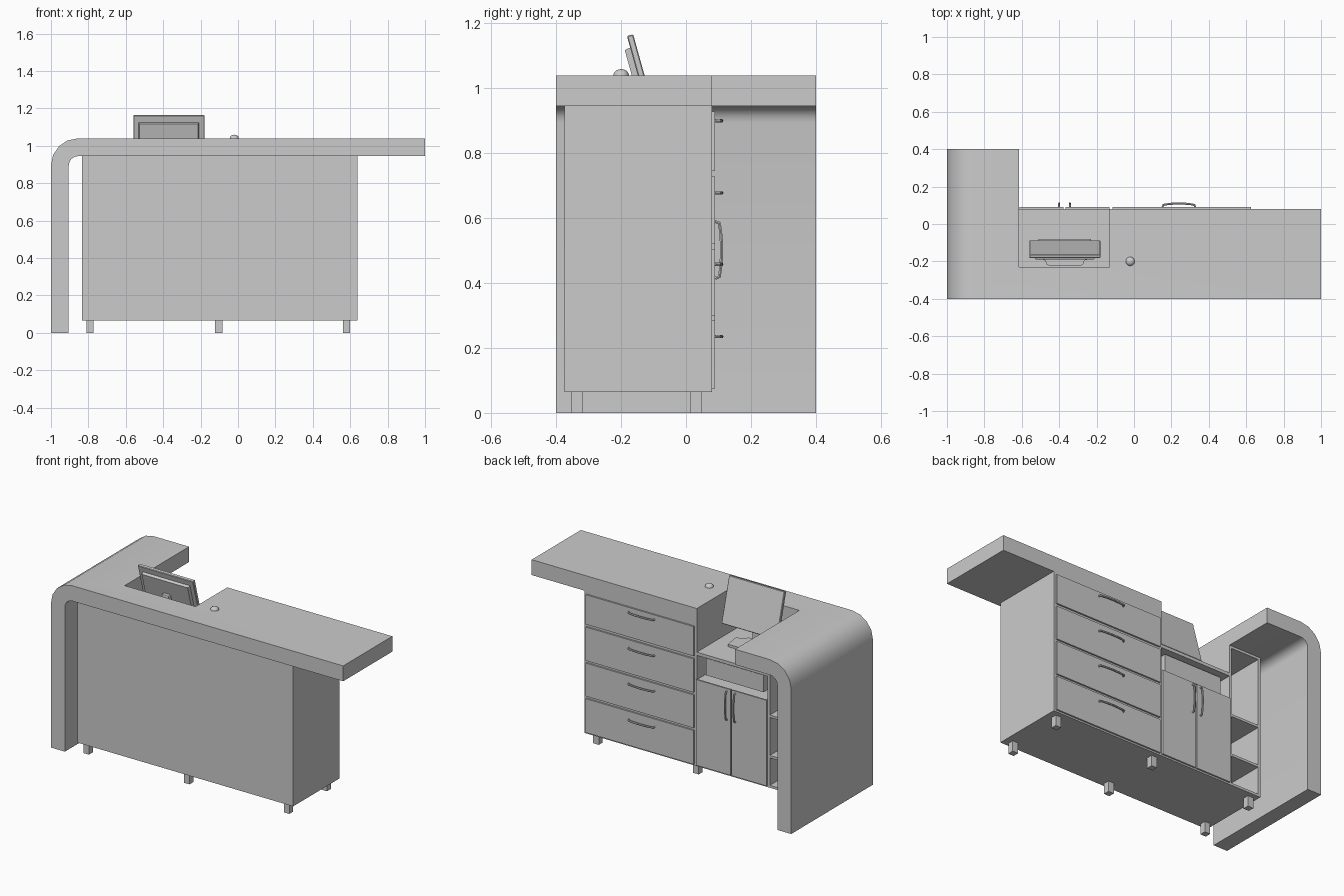
import bpy, bmesh, math
from mathutils import Matrix, Vector

if "Cube" in bpy.data.objects:
    bpy.data.objects.remove(bpy.data.objects["Cube"])


def finish(name, bm):
    bmesh.ops.recalc_face_normals(bm, faces=bm.faces)
    me = bpy.data.meshes.new(name)
    bm.to_mesh(me)
    bm.free()
    ob = bpy.data.objects.new(name, me)
    bpy.context.collection.objects.link(ob)
    return ob


def box(name, x, y, z, bevel=0, segs=2):
    """Box from (min, max) ranges."""
    bm = bmesh.new()
    bmesh.ops.create_cube(bm, size=1)
    for v in bm.verts:
        v.co = [r[0] + (c + 0.5) * (r[1] - r[0]) for r, c in zip((x, y, z), v.co)]
    ob = finish(name, bm)
    if bevel:
        m = ob.modifiers.new("bevel", 'BEVEL')
        m.width, m.segments = bevel, segs
    return ob


def smooth(ob, angle=40):
    bpy.ops.object.select_all(action='DESELECT')
    ob.select_set(True)
    bpy.context.view_layer.objects.active = ob
    bpy.ops.object.shade_smooth_by_angle(angle=math.radians(angle))


def handle(name, centre, axis, length=0.175):
    """Bowed pull standing off the fronts."""
    cu = bpy.data.curves.new(name, 'CURVE')
    cu.dimensions = '3D'
    cu.bevel_depth, cu.bevel_resolution = 0.0055, 1
    cu.use_fill_caps = True
    pts = [(-.5, 0), (-.47, .013), (-.25, .018), (0, .02), (.25, .018), (.47, .013), (.5, 0)]
    sp = cu.splines.new('POLY')
    sp.points.add(len(pts) - 1)
    for p, (t, d) in zip(sp.points, pts):
        co = Vector(centre) + Vector(axis) * t * length + Vector((0, d, 0))
        p.co = (*co, 1)
    tmp = bpy.data.objects.new(name, cu)
    bpy.context.collection.objects.link(tmp)
    me = bpy.data.meshes.new_from_object(tmp)
    bpy.data.objects.remove(tmp)
    ob = bpy.data.objects.new(name, me)
    bpy.context.collection.objects.link(ob)
    smooth(ob)


# Waterfall counter: bent profile extruded along y, then notched to an L
TOP, UNDER = 1.04, 0.945
arc = lambda r: [(-0.855 - r * math.cos(a), TOP - 0.145 + r * math.sin(a))
                 for a in [math.pi / 2 * i / 4 for i in range(5)]]
outline = [(-1, 0)] + arc(0.145) + [(1, TOP), (1, UNDER)] + arc(0.05)[::-1] + [(-0.905, 0)]
bm = bmesh.new()
f = bm.faces.new([bm.verts.new((x, -0.4, z)) for x, z in outline])
g = bmesh.ops.extrude_face_region(bm, geom=[f])
bmesh.ops.translate(bm, vec=(0, 0.8, 0), verts=[v for v in g['geom'] if isinstance(v, bmesh.types.BMVert)])
counter = finish("counter_top", bm)
cutters = [box("back_cutter", (-0.615, 1.2), (0.08, 0.6), (0.6, 1.3)),
           box("niche_cutter", (-0.615, -0.13), (-0.23, 0.3), (0.5, 1.4))]
for c in cutters:
    m = counter.modifiers.new("cut", 'BOOLEAN')
    m.operation, m.object, m.solver = 'DIFFERENCE', c, 'EXACT'
bpy.context.view_layer.update()
cut = bpy.data.meshes.new_from_object(counter.evaluated_get(bpy.context.evaluated_depsgraph_get()))
counter.modifiers.clear()
counter.data = cut
for c in cutters:
    bpy.data.objects.remove(c)
smooth(counter, 35)

# Cabinet carcass
B, T = 0.065, UNDER
L, R, F, K = -0.835, 0.64, -0.375, 0.08
box("front_panel", (L, R), (F, F + 0.015), (B, T))
box("bottom_panel", (L, R), (F + 0.015, K), (B, B + 0.015))
box("drawer_case", (-0.13, R), (F + 0.015, K), (B + 0.015, T))
box("left_side_panel", (L, L + 0.015), (F + 0.015, K), (B + 0.015, T))
box("shelf_divider", (-0.63, -0.615), (F + 0.015, K), (B + 0.015, T))
box("shelf_top_panel", (L + 0.015, -0.63), (F + 0.015, K), (T - 0.015, T))
for i, z in enumerate((0.25, 0.5)):
    box(f"open_shelf_{i}", (L + 0.015, -0.63), (F + 0.015, K), (z, z + 0.015))
box("work_surface", (-0.615, -0.13), (F + 0.015, K), (0.75, 0.77))
box("niche_floor", (-0.615, -0.13), (F + 0.015, K), (0.585, 0.6))
box("keyboard_box", (-0.57, -0.175), (-0.2, 0.055), (0.63, 0.735))

# Drawer fronts and pulls
for i, (z0, z1, hz) in enumerate(((0.075, 0.285, 0.235), (0.3, 0.505, 0.458),
                                  (0.52, 0.728, 0.678), (0.745, 0.928, 0.9))):
    box(f"drawer_front_{i}", (-0.115, 0.625), (K, K + 0.01), (z0, z1))
    handle(f"drawer_handle_{i}", (0.24, K + 0.01, hz), (1, 0, 0))

# Cupboard doors and pulls
for i, (x0, x1, hx) in enumerate(((-0.613, -0.376, -0.4), (-0.367, -0.13, -0.343))):
    box(f"door_{i}", (x0, x1), (K, K + 0.01), (0.075, 0.605))
    handle(f"door_handle_{i}", (hx, K + 0.01, 0.502), (0, 0, 1))

# Feet
for i, x in enumerate((-0.81, -0.122, 0.562)):
    for j, y in enumerate((-0.355, 0.012)):
        box(f"foot_{i}_{j}", (x, x + 0.038), (y, y + 0.038), (0, B))

# Monitor, tilted back on its stand
tilt = Matrix.Translation((-0.37, -0.135, 1.029)) @ Matrix.Rotation(math.radians(15.5), 4, 'X')
screen = box("monitor_screen", (-0.19, 0.19), (-0.01, 0.01), (-0.14, 0.14), 0.003, 1)
screen.matrix_world = tilt
cover = box("monitor_back_cover", (-0.162, 0.162), (-0.028, -0.01), (-0.115, 0.103))
for v in cover.data.vertices:
    if v.co.y < -0.02:
        v.co.x *= 0.97
        v.co.z *= 0.97
cover.matrix_world = tilt
box("monitor_neck", (-0.395, -0.345), (-0.185, -0.155), (0.78, 1.03), 0.006)

# Stand base: rounded trapezoid plate
bm = bmesh.new()
half = [(0.14, -0.08), (0.155, -0.18), (0.105, -0.195), (0.098, -0.215), (0.08, -0.225)]
pts = half + [(-x, y) for x, y in reversed(half)]
f = bm.faces.new([bm.verts.new((x - 0.37, y, 0.77)) for x, y in pts])
g = bmesh.ops.extrude_face_region(bm, geom=[f])
bmesh.ops.translate(bm, vec=(0, 0, 0.015), verts=[v for v in g['geom'] if isinstance(v, bmesh.types.BMVert)])
finish("monitor_base", bm)

# Service bell dome on the counter
bm = bmesh.new()
bmesh.ops.create_uvsphere(bm, u_segments=20, v_segments=12, radius=0.024)
bmesh.ops.bisect_plane(bm, geom=bm.verts[:] + bm.edges[:] + bm.faces[:], plane_co=(0, 0, 0),
                       plane_no=(0, 0, -1), clear_outer=True)
bmesh.ops.holes_fill(bm, edges=[e for e in bm.edges if e.is_boundary], sides=0)
bmesh.ops.transform(bm, matrix=Matrix.Translation((-0.02, -0.2, TOP)) @ Matrix.Diagonal((1, 1, 0.8, 1)), verts=bm.verts)
smooth(finish("counter_bell", bm))
